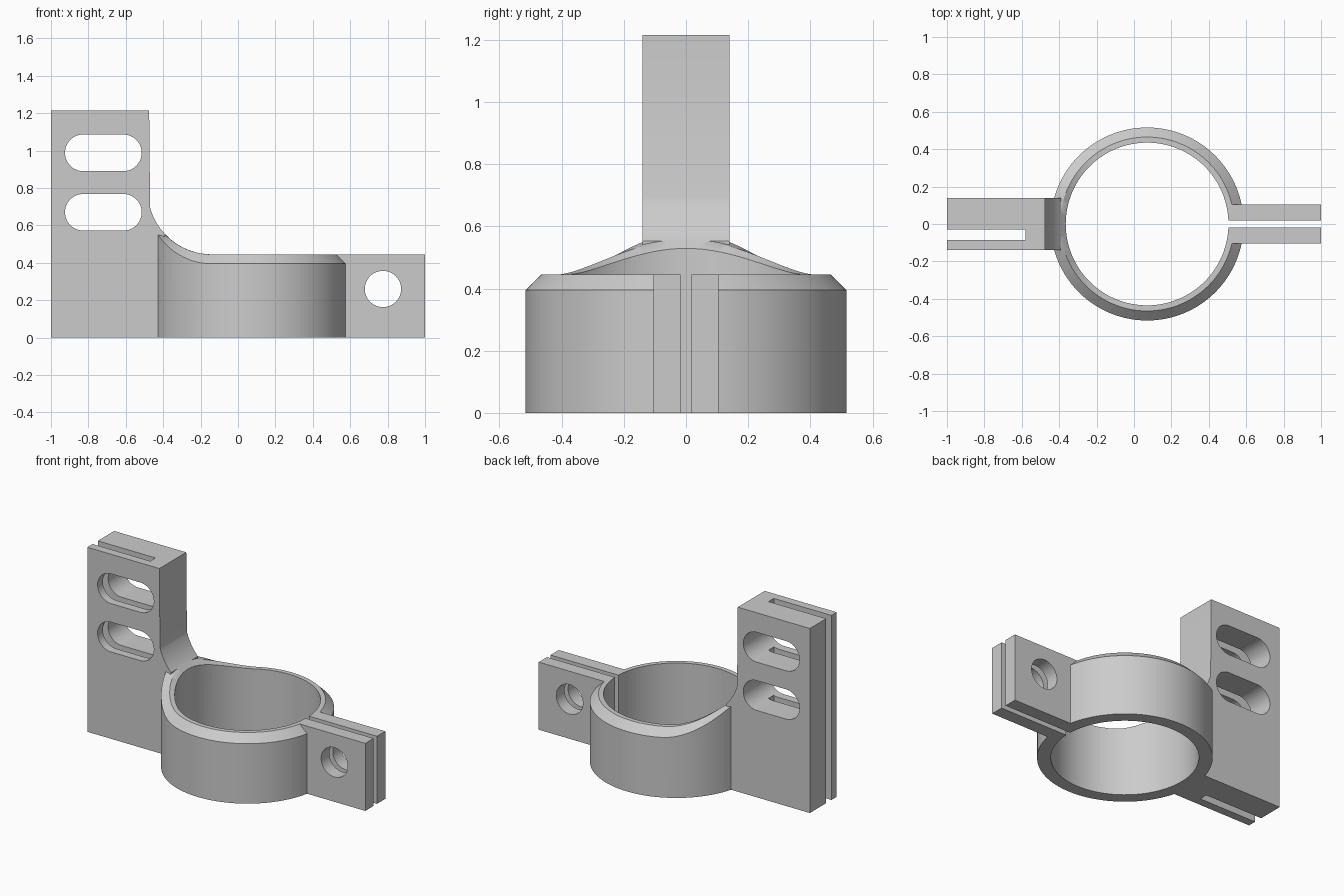
import bpy, bmesh
from math import sin, cos, pi, sqrt

cube = bpy.data.objects.get("Cube")
if cube:
    bpy.data.objects.remove(cube, do_unlink=True)

GREY = (0.6, 0.6, 0.6, 1.0)
grey = bpy.data.materials.new("plain grey")
grey.use_nodes = True
grey.diffuse_color = GREY
grey.node_tree.nodes["Principled BSDF"].inputs["Base Color"].default_value = GREY

CX, R_IN, R_TOP, R_OUT = 0.07, 0.435, 0.465, 0.516   # ring centre and radii
RIM, BEVEL = 0.445, 0.05                            # ring height and chamfer
FX, FR = -0.14, 0.343                               # fillet start and radius
SEGMENTS = 128


def finish(name, bm):
    bmesh.ops.recalc_face_normals(bm, faces=bm.faces)
    mesh = bpy.data.meshes.new(name)
    bm.to_mesh(mesh)
    bm.free()
    mesh.materials.append(grey)
    obj = bpy.data.objects.new(name, mesh)
    bpy.context.collection.objects.link(obj)
    return obj


def plate(name, outline, y0, y1):
    """Extrude an x-z outline from y0 to y1."""
    bm = bmesh.new()
    face = bm.faces.new([bm.verts.new((x, y0, z)) for x, z in outline])
    moved = bmesh.ops.extrude_face_region(bm, geom=[face])["geom"]
    verts = [v for v in moved if isinstance(v, bmesh.types.BMVert)]
    bmesh.ops.translate(bm, verts=verts, vec=(0, y1 - y0, 0))
    return finish(name, bm)


def rect(x0, x1, z0, z1):
    return [(x0, z0), (x1, z0), (x1, z1), (x0, z1)]


def oblong(x0, x1, z, r, n=24):
    """Outline of a rounded slot; a circle when x1 - x0 = 2r."""
    right = [(x1 - r + r * sin(pi * i / n), z - r * cos(pi * i / n)) for i in range(n + 1)]
    left = [(x0 + r - r * sin(pi * i / n), z + r * cos(pi * i / n)) for i in range(n + 1)]
    if x1 - x0 < 2 * r + 0.001:
        left = left[1:-1]
    return right + left


def combine(obj, other, operation):
    mod = obj.modifiers.new(operation.lower(), "BOOLEAN")
    mod.operation, mod.solver, mod.object = operation, "EXACT", other
    bpy.ops.object.select_all(action="DESELECT")
    bpy.context.view_layer.objects.active = obj
    obj.select_set(True)
    bpy.ops.object.modifier_apply(modifier=mod.name)
    bpy.data.objects.remove(other, do_unlink=True)


def rim_height(x):
    """The rim is flat, then sweeps up in an arc towards the post."""
    d = max(0.0, FX - x)
    return RIM + FR - sqrt(max(0.0, FR * FR - d * d))


# Clamp ring with a chamfered, swept rim
bm = bmesh.new()
rows = []
for i in range(SEGMENTS):
    a = 2 * pi * i / SEGMENTS
    row = []
    for r, drop in ((R_IN, None), (R_OUT, None), (R_OUT, BEVEL), (R_TOP, 0), (R_IN, 0)):
        x = CX + r * cos(a)
        z = 0 if drop is None else rim_height(x) - drop
        row.append(bm.verts.new((x, r * sin(a), z)))
    rows.append(row)
for i, row in enumerate(rows):
    nxt = rows[(i + 1) % SEGMENTS]
    for j in range(5):
        k = (j + 1) % 5
        bm.faces.new((row[j], nxt[j], nxt[k], row[k]))
body = finish("clamp_bracket", bm)

# Mounting post with a filleted foot
outline = [(-1, 0), (-0.39, 0)]
outline += [(x, rim_height(x)) for x in (-0.39 - 0.08 * i / 12 for i in range(13))]
outline += [(-0.475, 1.215), (-1, 1.215)]
post = plate("mounting_post", outline, -0.14, 0.14)
combine(post, plate("post_slot", rect(-1.1, -0.58, -0.1, 1.4), -0.085, -0.03), "DIFFERENCE")
for z in (0.67, 0.988):
    hole = plate("oblong_hole", oblong(-0.925, -0.515, z, 0.098), -0.3, 0.3)
    combine(post, hole, "DIFFERENCE")
combine(body, post, "UNION")

# Pair of clamp ears, split through the ring and drilled for the bolt
combine(body, plate("clamp_ears", rect(0.512, 1, 0, RIM), -0.104, 0.104), "UNION")
combine(body, plate("ear_gap", rect(0.35, 1.1, -0.1, 0.6), -0.018, 0.018), "DIFFERENCE")
combine(body, plate("bolt_hole", oblong(0.678, 0.872, 0.26, 0.097), -0.3, 0.3), "DIFFERENCE")

# Smooth the round walls and keep the edges sharp
bpy.ops.object.select_all(action="DESELECT")
bpy.context.view_layer.objects.active = body
body.select_set(True)
bpy.ops.object.shade_smooth_by_angle(angle=pi / 6)
